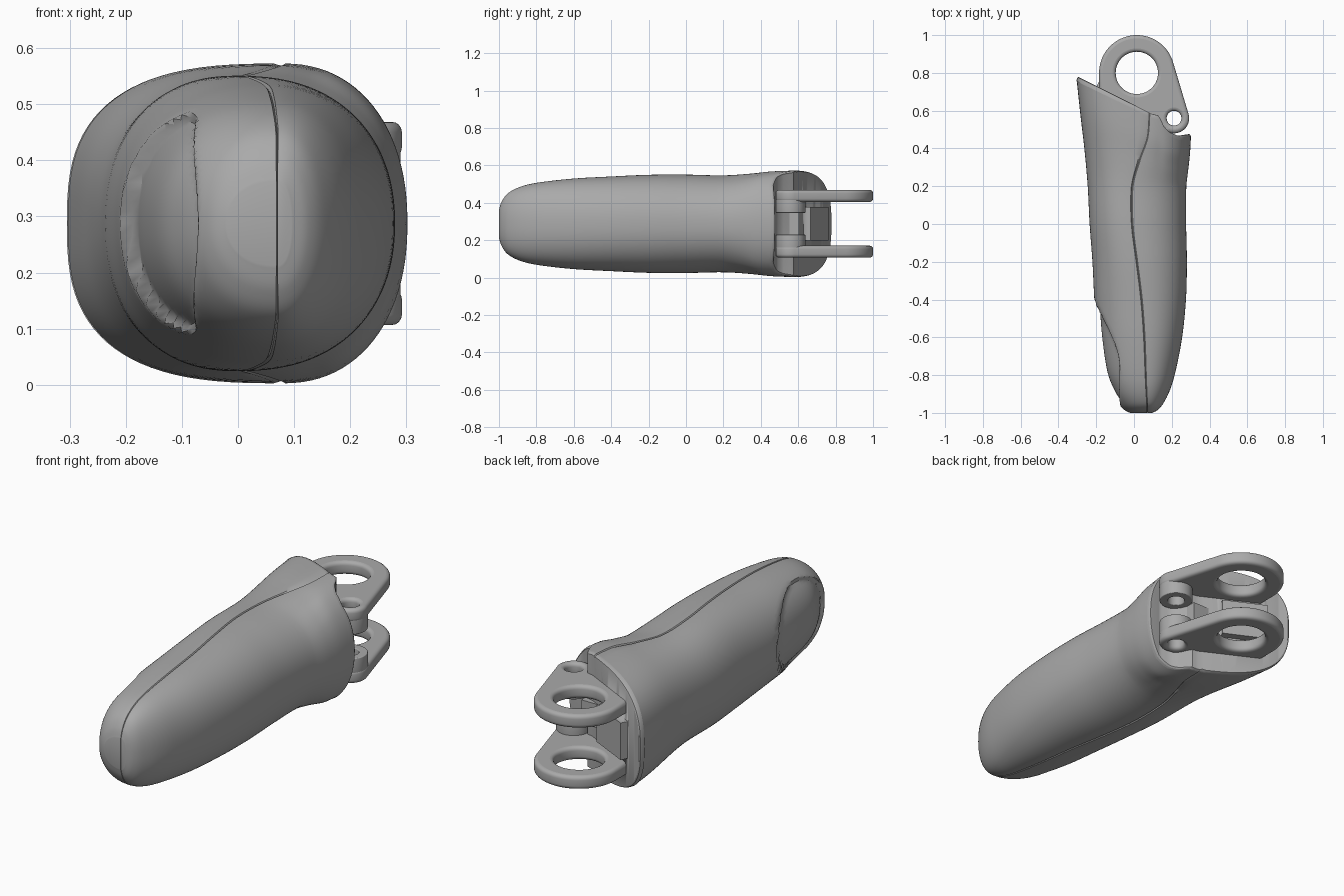
import bpy
import bmesh
from math import pi, sin, cos, radians, copysign

if "Cube" in bpy.data.objects:
    bpy.data.objects.remove(bpy.data.objects["Cube"], do_unlink=True)

grey = bpy.data.materials.new("plain_grey")
grey.use_nodes = True
grey.diffuse_color = (0.4, 0.4, 0.4, 1)
grey.node_tree.nodes["Principled BSDF"].inputs["Base Color"].default_value = (0.4, 0.4, 0.4, 1)

MID_Z = 0.2875


def add_object(name, mesh, angle=30):
    obj = bpy.data.objects.new(name, mesh)
    bpy.context.collection.objects.link(obj)
    mesh.materials.clear()
    mesh.materials.append(grey)
    bpy.ops.object.select_all(action="DESELECT")
    obj.select_set(True)
    bpy.context.view_layer.objects.active = obj
    bpy.ops.object.shade_smooth_by_angle(angle=radians(angle))
    return obj


def bm_object(name, bm, angle=30):
    bmesh.ops.recalc_face_normals(bm, faces=bm.faces)
    mesh = bpy.data.meshes.new(name)
    bm.to_mesh(mesh)
    bm.free()
    return add_object(name, mesh, angle)


def lerp_table(table, x):
    for (x0, y0), (x1, y1) in zip(table, table[1:]):
        if x <= x1:
            return y0 + (y1 - y0) * (x - x0) / (x1 - x0)
    return table[-1][1]


def smooth_step(t):
    t = max(0, min(1, t))
    return t * t * (3 - 2 * t)


def spline(keys, steps):
    """Smooth rows running through all the key rows."""
    rows = []
    for i in range(len(keys) - 1):
        p0, p1 = keys[max(i - 1, 0)], keys[i]
        p2, p3 = keys[i + 1], keys[min(i + 2, len(keys) - 1)]
        for s in range(steps):
            t = s / steps
            rows.append([0.5 * (2 * b + (c - a) * t + (2 * a - 5 * b + 4 * c - d) * t * t
                                + (3 * b - a - 3 * c + d) * t ** 3)
                         for a, b, c, d in zip(p0, p1, p2, p3)])
    return rows + [list(keys[-1])]


# Finger sections: y, left edge, right edge, half height, seam x
SECTIONS = [
    (-1.0, -.02, .095, .075, .07), (-.985, -.05, .125, .12, .07),
    (-.95, -.085, .155, .165, .07), (-.88, -.13, .19, .2, .066),
    (-.78, -.168, .22, .222, .062), (-.6, -.195, .255, .242, .055),
    (-.4, -.21, .275, .253, .04), (-.2, -.22, .28, .262, .015),
    (0, -.235, .276, .263, -.01), (.2, -.245, .277, .259, -.01),
    (.4, -.262, .288, .268, .03), (.58, -.283, .297, .28, .07),
    (.78, -.305, .302, .285, .08)]

# Slanted rear end with a step down beside the hinge
REAR = [(-.31, .78), (.1, .582), (.135, .575), (.16, .52), (.19, .487), (.24, .467), (.31, .477)]

HALF = 48
angles = sorted([pi * k / HALF for k in range(HALF + 1)] + [pi / 2 - .012, pi / 2 + .012])
M = len(angles) - 1


def ring(bm, row, scale=1.0, back=None):
    y0, left, right, half, seam = row
    upper = []
    for u in angles:
        c, s = cos(u), sin(u)
        n = 2.2 + (0.6 * smooth_step((y0 - .2) / .5) if c < 0 else 0)
        width = right - seam if c > 0 else seam - left
        x = seam + copysign(abs(c) ** (2 / n), c) * width
        z = half * max(s, 0) ** (2 / n)
        y = y0
        if abs(u - pi / 2) < .001:              # thin seam groove
            z -= .005
            y += .005 if y0 < -.94 else 0
        if y0 > .2:                             # lean towards the slanted end
            y = .2 + (y0 - .2) / .58 * (lerp_table(REAR, x) - .2)
        if back is not None:
            y = lerp_table(REAR, x) + back
        if c < 0:                               # recessed fingertip pad
            r = (((y + .69) / .28) ** 2 + (z / .2) ** 2) ** 0.5
            x += .027 * smooth_step((1 - r) / .12)
        upper.append(((x - .02) * scale + .02, y, z * scale))
    lower = [(x, y, -z) for x, y, z in upper[M - 1:0:-1]]
    return [bm.verts.new((x, y, z + MID_Z)) for x, y, z in upper + lower]


# Finger body
bm = bmesh.new()
rows = spline(SECTIONS, 6)
rings = [ring(bm, r) for r in rows[:-1]]
rings += [ring(bm, rows[-1], sc, b) for sc, b in
          [(1, -.022), (.992, -.008), (.98, -.001), (.96, 0)]]
N = 2 * M
for a, b in zip(rings, rings[1:]):
    for i in range(N):
        j = (i + 1) % N
        bm.faces.new((a[i], a[j], b[j], b[i]))
for r in (rings[0], rings[-1]):
    for k in range(M):
        loop = [r[k], r[k + 1], r[(N - k - 1) % N], r[(N - k) % N]]
        bm.faces.new(list(dict.fromkeys(loop)))
body = bm_object("finger_body", bm)

# Shallow pocket in the slanted end
bm = bmesh.new()
bmesh.ops.create_cube(bm, size=1)
cutter = bm_object("pocket_cutter", bm)
cutter.scale = (.22, .08, .18)
cutter.location = (-.1, .678, MID_Z)
cutter.rotation_euler.z = radians(-26)
cutter.hide_render = True
cut = body.modifiers.new("pocket", "BOOLEAN")
cut.object = cutter
cut.solver = "EXACT"
bpy.context.view_layer.objects.active = body
bpy.ops.object.modifier_apply(modifier=cut.name)
bpy.data.objects.remove(cutter, do_unlink=True)

# Hinge plates and barrels
BIG, SMALL = (.015, .8), (.212, .56)


def arc(center, radius, start, end, count):
    return [(center[0] + radius * cos(radians(start + (end - start) * i / count)),
             center[1] + radius * sin(radians(start + (end - start) * i / count)))
            for i in range(count + 1)]


def circle(center, radius):
    return arc(center, radius, 0, 352.5, 47)


def slab(name, loops, z0, z1, bevel):
    """Filled outline with holes, extruded with rounded edges."""
    curve = bpy.data.curves.new(name, "CURVE")
    curve.dimensions = "2D"
    curve.fill_mode = "BOTH"
    curve.extrude = (z1 - z0) / 2 - bevel
    curve.bevel_depth = bevel
    curve.bevel_resolution = 3
    curve.offset = -bevel
    for pts in loops:
        sp = curve.splines.new("POLY")
        sp.points.add(len(pts) - 1)
        for p, (x, y) in zip(sp.points, pts):
            p.co = (x, y, 0, 1)
        sp.use_cyclic_u = True
    temp = bpy.data.objects.new(name + "_curve", curve)
    bpy.context.collection.objects.link(temp)
    bpy.context.view_layer.update()
    mesh = bpy.data.meshes.new_from_object(
        temp.evaluated_get(bpy.context.evaluated_depsgraph_get()))
    bpy.data.objects.remove(temp, do_unlink=True)
    obj = add_object(name, mesh)
    obj.location.z = (z0 + z1) / 2


outline = (arc(BIG, .2, 16.3, 180, 40) + [(-.185, .66), (.06, .48)]
           + arc(SMALL, .08, -110, 16.3, 24))
for side, sign in (("upper", 1), ("lower", -1)):
    def span(near, far):
        return sorted((MID_Z + sign * near, MID_Z + sign * far))
    slab(side + "_hinge_plate", [outline, circle(BIG, .112), circle(SMALL, .039)],
         *span(.117, .181), .018)
    slab(side + "_hinge_barrel", [circle(SMALL, .078), circle(SMALL, .039)],
         *span(.058, .14), .004)

# Middle block beside the hinge
bm = bmesh.new()
bmesh.ops.create_cube(bm, size=1)
for v in bm.verts:
    v.co = (.09 + v.co.x * .1, .535 + v.co.y * .14, MID_Z + v.co.z * .115)
bm_object("hinge_block", bm)
